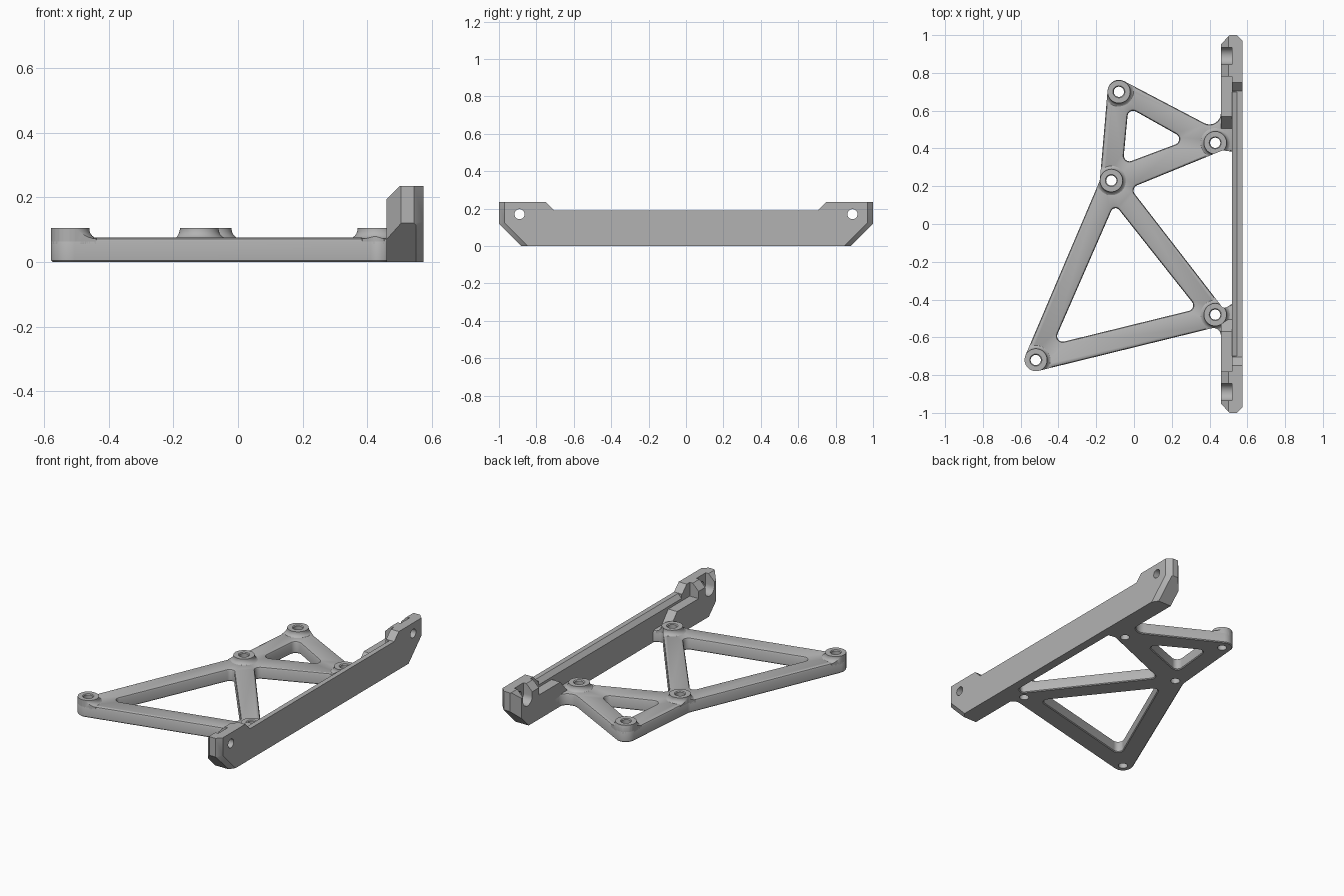
import bpy, bmesh, math
from mathutils import Vector

cube = bpy.data.objects.get("Cube")
if cube:
    bpy.data.objects.remove(cube)

grey = bpy.data.materials.new("plain_grey")
grey.use_nodes = True
colour = (0.45, 0.45, 0.45, 1)
grey.diffuse_color = colour
grey.node_tree.nodes["Principled BSDF"].inputs["Base Color"].default_value = colour


def finish(name, bm):
    bmesh.ops.recalc_face_normals(bm, faces=bm.faces[:])
    mesh = bpy.data.meshes.new(name)
    bm.to_mesh(mesh)
    bm.free()
    obj = bpy.data.objects.new(name, mesh)
    bpy.context.collection.objects.link(obj)
    mesh.materials.append(grey)
    return obj


def activate(obj):
    bpy.ops.object.select_all(action='DESELECT')
    obj.select_set(True)
    bpy.context.view_layer.objects.active = obj


def smooth(obj):
    activate(obj)
    bpy.ops.object.shade_smooth_by_angle(angle=math.radians(35))


def boolean(obj, cutter, operation='DIFFERENCE', keep=False):
    mod = obj.modifiers.new("cut", 'BOOLEAN')
    mod.operation, mod.object, mod.solver = operation, cutter, 'EXACT'
    activate(obj)
    bpy.ops.object.modifier_apply(modifier=mod.name)
    if not keep:
        bpy.data.objects.remove(cutter)


def rounded(corners, steps=8):
    """Polygon of (x, y, radius) corners with each corner rounded off."""
    out = []
    for i, (x, y, r) in enumerate(corners):
        p = Vector((x, y))
        if r == 0:
            out.append(p)
            continue
        a = (Vector(corners[i - 1][:2]) - p).normalized()
        b = (Vector(corners[(i + 1) % len(corners)][:2]) - p).normalized()
        half = a.angle(b) / 2
        centre = p + (a + b).normalized() * (r / math.sin(half))
        start = p + a * (r / math.tan(half)) - centre
        end = p + b * (r / math.tan(half)) - centre
        turn = math.atan2(start.x * end.y - start.y * end.x, start.dot(end))
        for k in range(steps + 1):
            t = turn * k / steps
            c, s = math.cos(t), math.sin(t)
            out.append(centre + Vector((start.x * c - start.y * s, start.x * s + start.y * c)))
    return out


def orient(loop, ccw):
    area = sum(loop[i - 1].x * p.y - loop[i - 1].y * p.x for i, p in enumerate(loop))
    return loop if (area > 0) == ccw else loop[::-1]


def inset(loop, d):
    out = []
    for i, p in enumerate(loop):
        a = (p - loop[i - 1]).normalized()
        b = (loop[(i + 1) % len(loop)] - p).normalized()
        na, nb = Vector((-a.y, a.x)), Vector((-b.y, b.x))
        out.append(p + (na + nb) * (d / (1 + na.dot(nb))))
    return out


def slab(name, loops, section):
    """Plate with holes; section lists (height, edge inset) from bottom to top."""
    bm = bmesh.new()
    rims = [[], []]
    for loop in loops:
        rings = [[bm.verts.new((p.x, p.y, z)) for p in inset(loop, d)] for z, d in section]
        n = len(loop)
        for low, high in zip(rings, rings[1:]):
            for i in range(n):
                j = (i + 1) % n
                bm.faces.new((low[i], low[j], high[j], high[i]))
        for rim, ring in zip(rims, (rings[0], rings[-1])):
            rim += [bm.edges.get((ring[i - 1], ring[i])) for i in range(n)]
    for rim, up in zip(rims, (-1, 1)):
        bmesh.ops.triangle_fill(bm, edges=rim, use_beauty=True, normal=(0, 0, up))
    return finish(name, bm)


def prism(name, profile, x0, x1, planes=()):
    """Side (y, z) profile extruded along x, then trimmed by planes."""
    bm = bmesh.new()
    face = bm.faces.new([bm.verts.new((x0, y, z)) for y, z in profile])
    ext = bmesh.ops.extrude_face_region(bm, geom=[face])
    bmesh.ops.translate(bm, vec=(x1 - x0, 0, 0),
                        verts=[g for g in ext["geom"] if isinstance(g, bmesh.types.BMVert)])
    for point, normal in planes:
        cut = bmesh.ops.bisect_plane(bm, geom=bm.verts[:] + bm.edges[:] + bm.faces[:],
                                     plane_co=point, plane_no=normal, clear_outer=True)
        bmesh.ops.holes_fill(bm, edges=[g for g in cut["geom_cut"]
                                        if isinstance(g, bmesh.types.BMEdge)], sides=0)
    return finish(name, bm)


def circle(x, y, r, n=32):
    return [Vector((x + r * math.cos(math.tau * i / n), y + r * math.sin(math.tau * i / n)))
            for i in range(n)]


def lathe(name, x, y, profile, n=48):
    bm = bmesh.new()
    rings = [[bm.verts.new((p.x, p.y, z)) for p in circle(x, y, r, n)] for r, z in profile]
    for k, ring in enumerate(rings):
        for i in range(n):
            bm.faces.new((rings[k - 1][i - 1], rings[k - 1][i], ring[i], ring[i - 1]))
    return finish(name, bm)


# Truss plate with two triangular openings
outline = orient(rounded([
    (-.132, .798, .06), (-.181, .23, .06), (-.622, -.806, .06), (.46, -.54, .04),
    (.46, -.62, 0), (.54, -.62, 0), (.54, -.41, 0), (.475, -.45, .02),
    (-.02, .19, .03), (.47, .39, .02), (.54, .38, 0), (.54, .62, 0),
    (.46, .62, 0), (.46, .488, .06)]), True)
openings = [orient(rounded(c), False) for c in (
    [(-.03, .618, .03), (-.058, .317, .03), (.28, .444, .03)],
    [(-.104, .107, .025), (-.429, -.637, .03), (.336, -.449, .03)])]
bosses = {"rear": (-.08, .70), "middle": (-.12, .23), "front": (-.52, -.72),
          "rail_front": (.43, -.48), "rail_rear": (.43, .43)}
bolts = [orient(circle(x, y, .03), False) for x, y in bosses.values()]
plate = slab("truss_plate", [outline] + openings + bolts,
             [(0, .005), (.005, 0), (.063, 0), (.071, .004), (.075, .012)])
smooth(plate)

# Flared bolt bosses, trimmed to the plate outline
trim = slab("boss_trim", [outline] + openings, [(-.1, 0), (.2, 0)])
trim.hide_render = True
for label, (x, y) in bosses.items():
    flare = [(.06 + .03 * (1 - math.sin(t)), .105 - .03 * math.cos(t))
             for t in (i * math.pi / 12 for i in range(7))]
    flare = [(r, z - .03 * math.sin(0) ) for r, z in flare]
    foot = [(.027, 0), (.048, 0), (.048, .055), (.09, .055)]
    top = [(.06, .105), (.032, .105), (.027, .1)]
    curve = [(.09 - .03 * math.sin(a), .102 - .03 * math.cos(a))
             for a in (i * math.pi / 12 for i in range(7))]
    boss = lathe(label + "_boss", x, y, foot + curve + top)
    boolean(boss, trim, 'INTERSECT', keep=True)
    smooth(boss)
bpy.data.objects.remove(trim)

# Long side rail with raised, chamfered ends
half = [(.88, 0), (1, .12), (1, .235), (.75, .235), (.705, .19)]
trims = []
for s in (1, -1):
    trims += [((.575, s * .97, .2), (1, s, 0)),
              ((.575, s * .845, 0), (1, s * .707, -.707))]
rail = prism("side_rail", half + [(-y, z) for y, z in reversed(half)], .52, .575, trims)
groove = prism("rail_bevel_cutter", [(-.7, .16), (.7, .16), (.7, .25), (-.7, .25)],
               .5, .6, [((.545, 0, .19), (1, 0, -1))])
boolean(rail, groove)

for s, label in ((1, "rear"), (-1, "front")):
    # Thick end block with a screw recess
    block = prism(label + "_end_block",
                  [(s * y, z) for y, z in ((.78, 0), (.88, 0), (1, .12), (1, .235), (.78, .235))],
                  .46, .52, [((.46, s * .95, 0), (-.05, s * .045, 0)),
                             ((.46, 0, .195), (-1, 0, 1))])
    slot = [(s * .89 + .045 * math.cos(a), .17 + .045 * math.sin(a))
            for a in (math.pi + math.pi * i / 16 for i in range(17))]
    slot += [(s * .89 + .045, .3), (s * .89 - .045, .3)]
    boolean(block, prism("slot_cutter", slot, .4, .53))
    smooth(block)
    # Screw hole through the rail
    hole = [(p.x, p.y) for p in circle(s * .89, .17, .027)]
    boolean(rail, prism("hole_cutter", hole, .4, .7))
    # Thickened web joining the block to the plate
    prism(label + "_web", [(s * y, z) for y, z in
                           ((.78, 0), (.56, 0), (.5, .07), (.57, .15), (.78, .15))],
          .46, .52)
smooth(rail)
